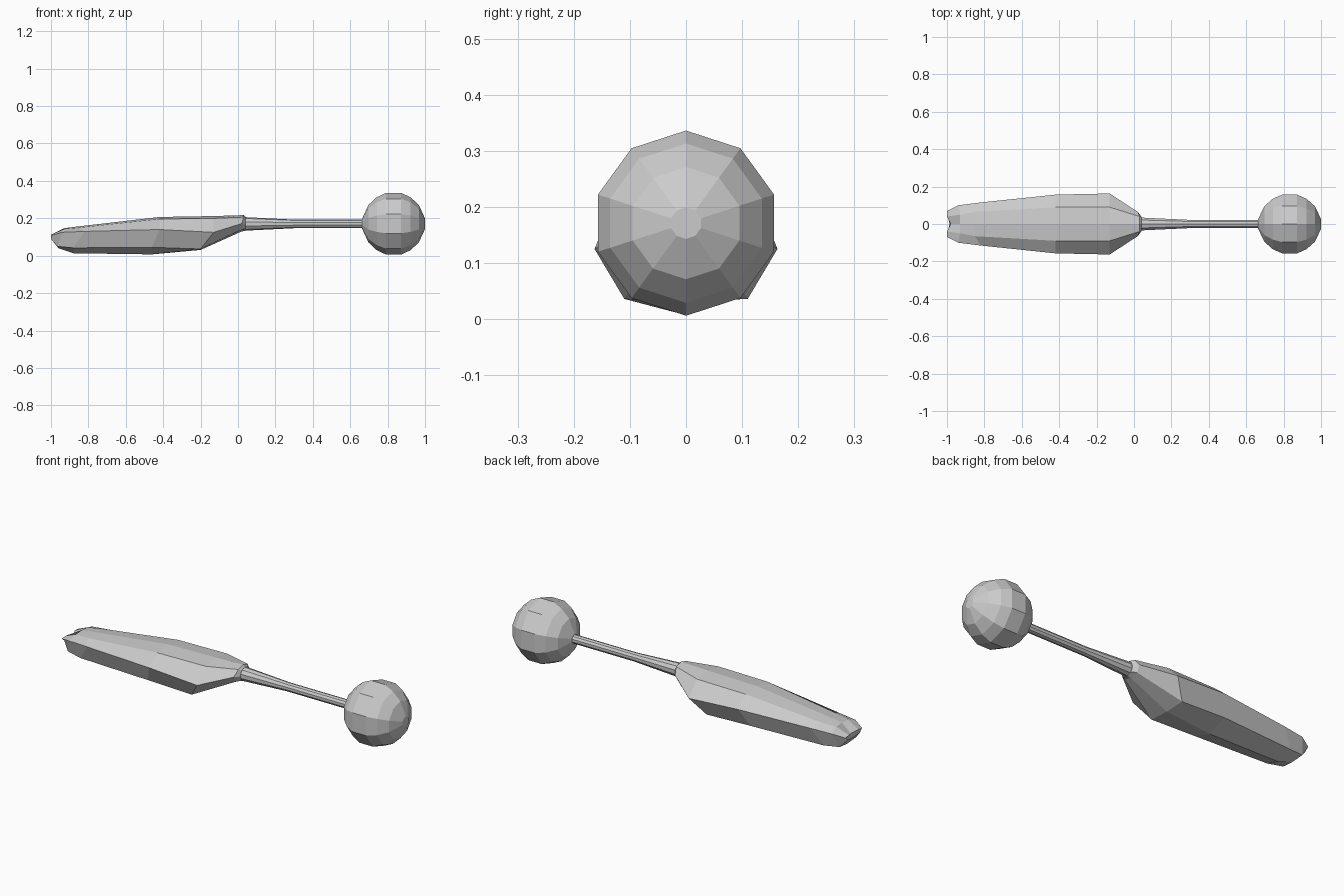
import bpy, bmesh, math

if "Cube" in bpy.data.objects:
    bpy.data.objects.remove(bpy.data.objects["Cube"])


def make_object(name, rings):
    """Skin a list of closed rings and cap both ends."""
    bm = bmesh.new()
    loops = [[bm.verts.new(p) for p in ring] for ring in rings]
    n = len(loops[0])
    for a, b in zip(loops, loops[1:]):
        for i in range(n):
            j = (i + 1) % n
            bm.faces.new((a[i], a[j], b[j], b[i]))
    bm.faces.new(loops[0][::-1])
    bm.faces.new(loops[-1])
    bmesh.ops.recalc_face_normals(bm, faces=bm.faces)
    mesh = bpy.data.meshes.new(name)
    bm.to_mesh(mesh)
    bm.free()
    obj = bpy.data.objects.new(name, mesh)
    bpy.context.collection.objects.link(obj)
    return obj


def circle(x, r, sides=10, zc=0.17):
    steps = [2 * math.pi * i / sides for i in range(sides)]
    return [(x, r * math.sin(t), zc + r * math.cos(t)) for t in steps]


def mirrored(half):
    """Half section from top centre to bottom centre, mirrored across y."""
    return half + [(x, -y, z) for x, y, z in half[-2:0:-1]]


# Ball head: faceted sphere with its axis along the rod
profile = [(0.168, 0.028), (0.135, 0.100), (0.090, 0.142), (0.040, 0.165)]
ball = [(-x, r) for x, r in profile] + profile[::-1]
make_object("ball_head", [circle(0.832 + x, r, zc=0.171) for x, r in ball])

# Slim tapered rod
make_object("rod", [circle(x, r) for x, r in
                    [(0.0, 0.038), (0.04, 0.036), (0.30, 0.023), (0.68, 0.023)]])

# Handle: top centre, shoulder, side, lower corner, bottom centre
stations = [
    [(-0.98, 0, 0.100), (-1.0, 0.04, 0.112), (-1.0, 0.07, 0.108), (-1.0, 0.05, 0.090), (-0.985, 0, 0.075)],
    [(-0.93, 0, 0.147), (-0.93, 0.05, 0.143), (-0.94, 0.10, 0.125), (-0.965, 0.07, 0.050), (-0.96, 0, 0.040)],
    [(-0.85, 0, 0.157), (-0.85, 0.065, 0.150), (-0.82, 0.115, 0.130), (-0.88, 0.085, 0.042), (-0.88, 0, 0.013)],
    [(-0.42, 0, 0.207), (-0.42, 0.09, 0.196), (-0.42, 0.157, 0.140), (-0.46, 0.11, 0.045), (-0.46, 0, 0.007)],
    [(-0.13, 0, 0.212), (-0.13, 0.09, 0.200), (-0.13, 0.163, 0.125), (-0.20, 0.11, 0.036), (-0.20, 0, 0.031)],
    [(0.03, 0, 0.217), (0.03, 0.04, 0.206), (0.02, 0.065, 0.172), (0.02, 0.045, 0.140), (0.02, 0, 0.130)],
]
rings = [mirrored(s) for s in stations]
rings.append(circle(0.04, 0.038, len(rings[0])))
make_object("handle", rings)
